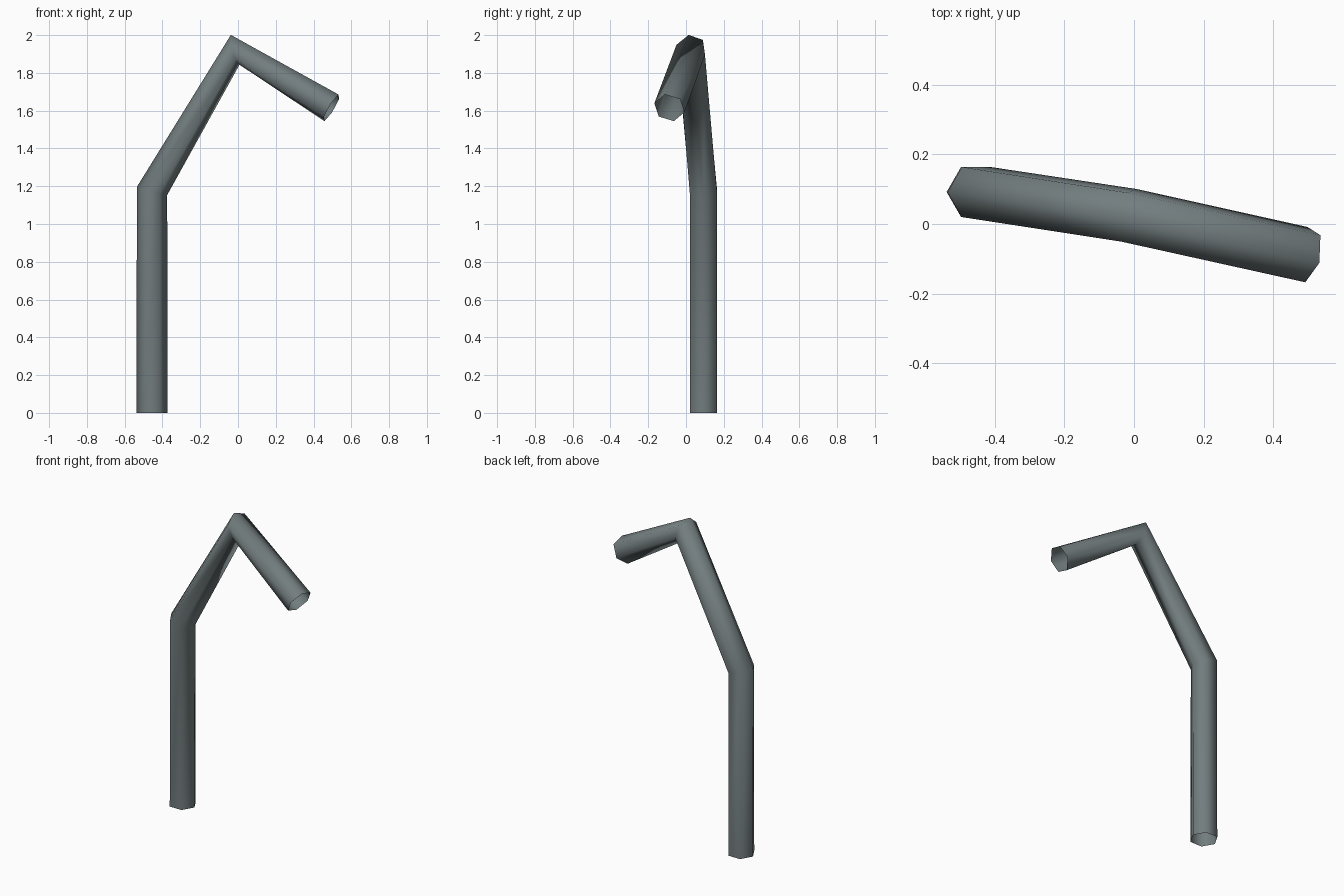
import bpy, bmesh, math
from mathutils import Vector

cube = bpy.data.objects.get("Cube")
if cube:
    bpy.data.objects.remove(cube, do_unlink=True)

# Grey metal
metal = bpy.data.materials.new("slate_grey")
metal.use_nodes = True
colour = (0.17, 0.205, 0.21, 1.0)
metal.diffuse_color = colour
metal.node_tree.nodes["Principled BSDF"].inputs["Base Color"].default_value = colour


def bent_tube(name, path, radius, sides):
    """Open tube whose rings face the average direction at every bend."""
    points = [Vector(p) for p in path]
    steps = [(b - a).normalized() for a, b in zip(points, points[1:])]
    tangents = [steps[0]]
    tangents += [(a + b).normalized() for a, b in zip(steps, steps[1:])]
    tangents.append(steps[-1])

    bm = bmesh.new()
    u, v = Vector((1, 0, 0)), Vector((0, 1, 0))
    last = Vector((0, 0, 1))
    rings = []
    for centre, tangent in zip(points, tangents):
        turn = last.rotation_difference(tangent)
        u, v, last = turn @ u, turn @ v, tangent
        ring = []
        for i in range(sides):
            a = math.tau * i / sides
            ring.append(bm.verts.new(centre + radius * (math.cos(a) * u + math.sin(a) * v)))
        rings.append(ring)
    for low, high in zip(rings, rings[1:]):
        for i in range(sides):
            j = (i + 1) % sides
            bm.faces.new((low[i], low[j], high[j], high[i])).smooth = True

    mesh = bpy.data.meshes.new(name)
    bm.to_mesh(mesh)
    bm.free()
    mesh.materials.append(metal)
    obj = bpy.data.objects.new(name, mesh)
    bpy.context.collection.objects.link(obj)
    return obj


# Upright post, slanted arm and drooping spout in one hexagonal pipe
bent_tube("bent_pipe",
          [(-0.455, 0.092, 0), (-0.455, 0.092, 1.175),
           (-0.015, 0.025, 1.922), (0.495, -0.088, 1.615)],
          radius=0.083, sides=6)
